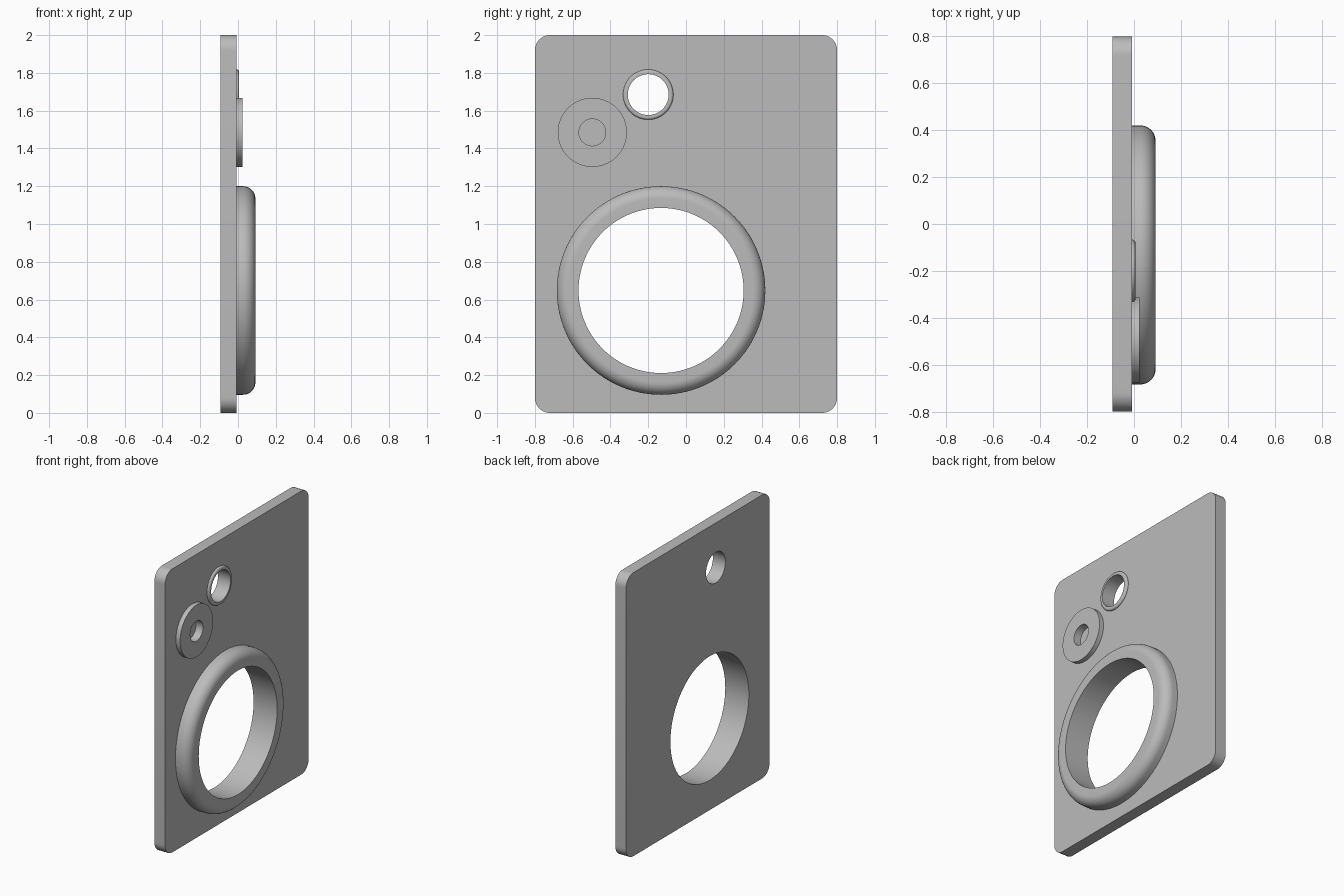
import bpy, bmesh, math
from mathutils import Matrix, Vector

cube = bpy.data.objects.get("Cube")
if cube:
    bpy.data.objects.remove(cube)

BACK, FACE, FRONT = -0.092, -0.009, 0.092   # plate back, plate face, top of large ring
STEPS = 128

grey = bpy.data.materials.new("plain_grey")
grey.use_nodes = True
grey.diffuse_color = (0.5, 0.5, 0.5, 1)
grey.node_tree.nodes["Principled BSDF"].inputs["Base Color"].default_value = (0.5, 0.5, 0.5, 1)


def make_object(name, bm):
    bmesh.ops.recalc_face_normals(bm, faces=bm.faces)
    mesh = bpy.data.meshes.new(name)
    bm.to_mesh(mesh)
    bm.free()
    mesh.materials.append(grey)
    obj = bpy.data.objects.new(name, mesh)
    bpy.context.collection.objects.link(obj)
    return obj


def smooth(obj):
    bpy.ops.object.select_all(action='DESELECT')
    obj.select_set(True)
    bpy.context.view_layer.objects.active = obj
    bpy.ops.object.shade_smooth_by_angle(angle=math.radians(30))


def raised_ring(name, y, z, inner, outer, top, fillet):
    """Ring standing on the plate, with a rounded outer rim."""
    profile = [(outer, FACE)]
    if fillet:
        for i in range(13):
            a = math.pi / 2 * i / 12
            profile.append((outer - fillet + fillet * math.cos(a),
                            top - fillet + fillet * math.sin(a)))
    else:
        profile.append((outer, top))
    profile += [(inner, top), (inner, FACE)]
    bm = bmesh.new()
    verts = [bm.verts.new((x, y + r, z)) for r, x in profile]
    edges = [bm.edges.new(pair) for pair in zip(verts, verts[1:] + verts[:1])]
    bmesh.ops.spin(bm, geom=verts + edges, cent=(0, y, z), axis=(1, 0, 0),
                   angle=math.tau, steps=STEPS, use_merge=True)
    bmesh.ops.remove_doubles(bm, verts=bm.verts, dist=1e-5)
    obj = make_object(name, bm)
    smooth(obj)


def rounded_plate(width, height, radius):
    """Upright plate with rounded corners."""
    bm = bmesh.new()
    verts = []
    for k, (sy, sz) in enumerate([(1, 1), (-1, 1), (-1, -1), (1, -1)]):
        for i in range(13):
            a = math.pi / 2 * (k + i / 12)
            verts.append(bm.verts.new((
                BACK,
                sy * (width / 2 - radius) + radius * math.cos(a),
                height / 2 + sz * (height / 2 - radius) + radius * math.sin(a))))
    face = bm.faces.new(verts)
    out = bmesh.ops.extrude_face_region(bm, geom=[face])["geom"]
    bmesh.ops.translate(bm, vec=Vector((FACE - BACK, 0, 0)),
                        verts=[v for v in out if isinstance(v, bmesh.types.BMVert)])
    return make_object("plate", bm)


def cut_hole(target, y, z, radius, floor):
    """Bore a round hole into the plate down to the given depth."""
    bm = bmesh.new()
    depth = 0.3 - floor
    spin = Matrix.Rotation(math.pi / 2, 4, 'Y')
    place = Matrix.Translation((floor + depth / 2, y, z))
    bmesh.ops.create_cone(bm, cap_ends=True, segments=STEPS, radius1=radius,
                          radius2=radius, depth=depth, matrix=place @ spin)
    cutter = make_object("hole_cutter", bm)
    cutter.hide_render = True
    mod = target.modifiers.new("hole", 'BOOLEAN')
    mod.operation = 'DIFFERENCE'
    mod.solver = 'EXACT'
    mod.object = cutter
    bpy.context.view_layer.objects.active = target
    bpy.ops.object.modifier_apply(modifier=mod.name)
    bpy.data.objects.remove(cutter)


# Part name, centre y, centre z, inner radius, outer radius, top, rim fillet, hole floor
parts = [
    ("large_ring", -0.132, 0.648, 0.437, 0.552, FRONT, 0.065, -0.3),
    ("small_ring", -0.2, 1.685, 0.108, 0.133, 0.006, 0.013, -0.3),
    ("flat_disc", -0.496, 1.485, 0.071, 0.183, 0.024, 0, -0.03),
]

# Plate with its two through holes and one blind hole, then the raised parts
plate = rounded_plate(1.6, 2.0, 0.08)
for name, y, z, inner, outer, top, fillet, floor in parts:
    cut_hole(plate, y, z, inner, floor)
    raised_ring(name, y, z, inner, outer, top, fillet)
smooth(plate)
